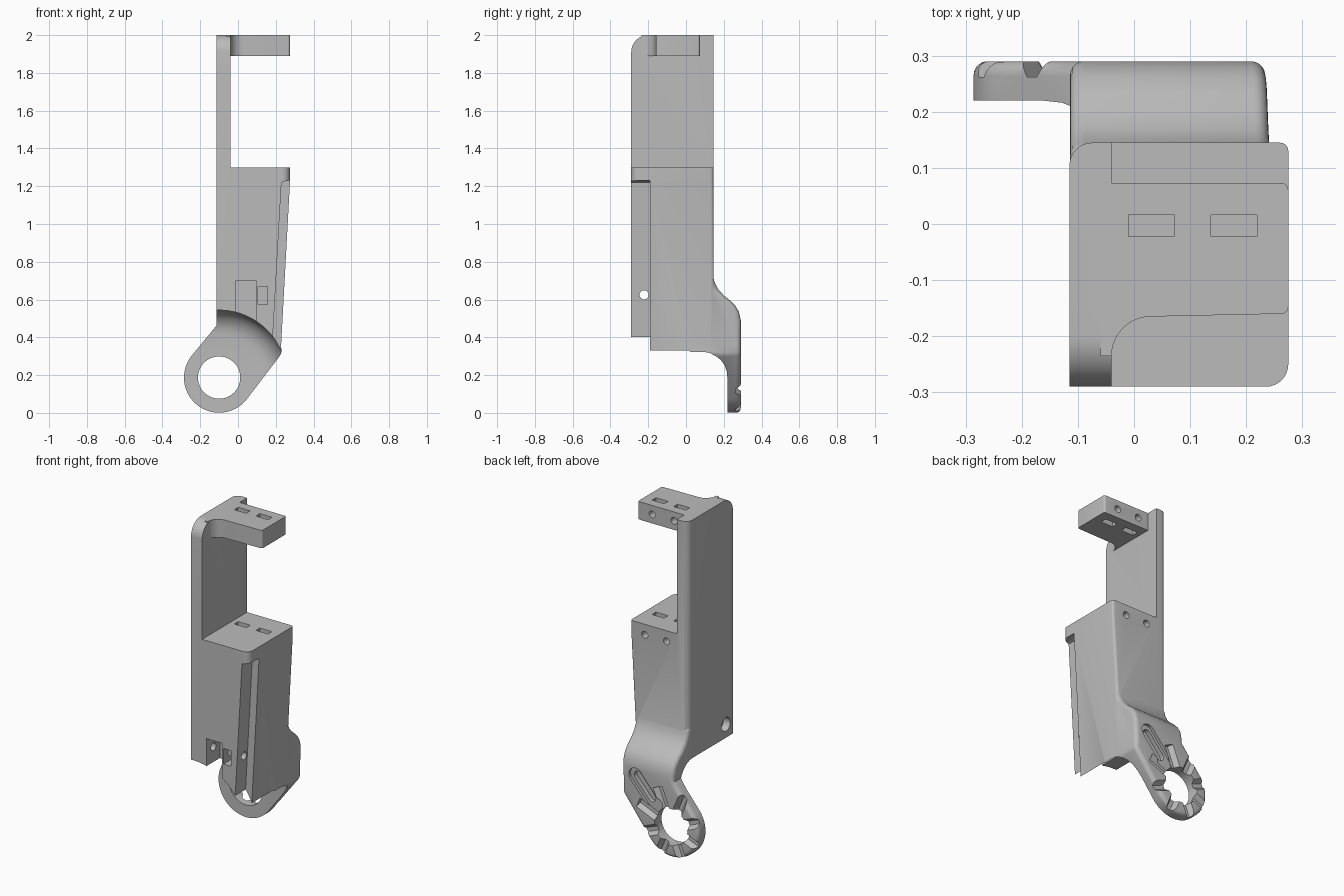
import bpy, bmesh, math
from mathutils import Vector, Matrix

if "Cube" in bpy.data.objects:
    bpy.data.objects.remove(bpy.data.objects["Cube"])

grey = bpy.data.materials.new("plain grey")
grey.use_nodes = True
colour = (0.5, 0.5, 0.5, 1)
grey.diffuse_color = colour
grey.node_tree.nodes["Principled BSDF"].inputs["Base Color"].default_value = colour

RING = (-0.1, 0.187)      # ring centre in x, z
FRONT, BACK = -0.29, 0.145


def to_object(name, bm):
    bmesh.ops.recalc_face_normals(bm, faces=bm.faces)
    mesh = bpy.data.meshes.new(name)
    bm.to_mesh(mesh)
    bm.free()
    mesh.materials.append(grey)
    ob = bpy.data.objects.new(name, mesh)
    bpy.context.collection.objects.link(ob)
    return ob


def prism_mesh(points, axis, a, b):
    """Extrude a 2D outline along an axis from a to b."""
    place = {"x": lambda p, d: (d, p[0], p[1]),
             "y": lambda p, d: (p[0], d, p[1]),
             "z": lambda p, d: (p[0], p[1], d)}[axis]
    bm = bmesh.new()
    face = bm.faces.new([bm.verts.new(place(p, a)) for p in points])
    new = bmesh.ops.extrude_face_region(bm, geom=[face])["geom"]
    shift = Vector(place((0, 0), b - a))
    bmesh.ops.translate(bm, vec=shift, verts=[g for g in new if isinstance(g, bmesh.types.BMVert)])
    return bm


def prism(name, points, axis, a, b):
    return to_object(name, prism_mesh(points, axis, a, b))


def box(name, x, y, z):
    return prism(name, [(x[0], y[0]), (x[1], y[0]), (x[1], y[1]), (x[0], y[1])], "z", *z)


def arc(c, r, start, end, n):
    steps = [math.radians(start + (end - start) * i / n) for i in range(n + 1)]
    return [(c[0] + r * math.cos(t), c[1] + r * math.sin(t)) for t in steps]


def circle(c, r, n=32):
    return arc(c, r, 0, 360, n)[:-1]


def capsule(p, q, r):
    t = math.degrees(math.atan2(q[1] - p[1], q[0] - p[0]))
    return arc(q, r, t - 90, t + 90, 10) + arc(p, r, t + 90, t + 270, 10)


def apply_all(ob):
    bpy.context.view_layer.objects.active = ob
    for m in list(ob.modifiers):
        bpy.ops.object.modifier_apply(modifier=m.name)


def combine(ob, other, operation):
    m = ob.modifiers.new(operation, "BOOLEAN")
    m.operation, m.solver, m.object = operation, "EXACT", other
    apply_all(ob)
    bpy.data.objects.remove(other)


def round_edges(bm, test, r, segments=8):
    edges = [e for e in bm.edges if all(test(v.co) for v in e.verts)]
    bmesh.ops.bevel(bm, geom=edges, offset=r, segments=segments, profile=0.5, affect="EDGES")


# Body with tall side wall
bm = prism_mesh([(-0.115, 0.3), (-0.115, 2), (-0.04, 2), (-0.04, 1.3),
                 (0.275, 1.3), (0.275, 1.22), (0.225, 0.3)], "y", FRONT, BACK)
near = lambda a, b: abs(a - b) < 0.001
round_edges(bm, lambda c: near(c.x, -0.115) and near(c.y, BACK), 0.04)
round_edges(bm, lambda c: c.x > 0.2 and near(c.y, BACK), 0.015, 5)
round_edges(bm, lambda c: c.x > 0.2 and near(c.y, FRONT), 0.04)
round_edges(bm, lambda c: near(c.z, 2) and near(c.y, FRONT), 0.09, 10)
body = to_object("bracket_body", bm)

# Top arm with flared root
arm_outline = ([(-0.06, 0.073)] + arc((0.263, 0.061), 0.012, 90, 0, 4)
               + arc((0.263, -0.148), 0.012, 0, -90, 4)
               + arc((0.03, -0.235), 0.07, 90, 180, 10) + [(-0.06, -0.235)])
combine(body, prism("top_arm", arm_outline, "z", 1.89, 2), "UNION")

# Neck sweeping back into the ring plate
neck = prism("neck", [(-0.114, 0.76), (-0.114, 0.462)] + arc(RING, 0.186, 142, 322, 36)
             + [(0.222, 0.302), (0.23, 0.322), (0.228, 0.36), (0.246, 0.76)], "y", 0, 0.29)
side = prism("neck_side", [(-0.1, -0.1), (-0.1, 0.74), (0.14, 0.74), (0.15, 0.695), (0.17, 0.655),
                           (0.2, 0.622), (0.235, 0.594), (0.262, 0.566), (0.28, 0.535),
                           (0.29, 0.49), (0.29, -0.1)], "x", -0.5, 0.5)
combine(neck, side, "INTERSECT")
bevel = neck.modifiers.new("soft", "BEVEL")
bevel.width, bevel.segments, bevel.angle_limit = 0.025, 5, math.radians(50)
apply_all(neck)
combine(body, neck, "UNION")

# Round clearance under the body, filleted into the ring plate
bm = bmesh.new()
rim = [(-0.5, 0.357), (0.1, 0.357), (0.13, 0.352), (0.16, 0.339), (0.185, 0.318),
       (0.205, 0.29), (0.216, 0.26), (0.22, 0.225)]
rings = [[bm.verts.new((x, y, z)) for x, z in circle(RING, r, 96)] for y, r in rim]
for a, b in zip(rings, rings[1:]):
    for i in range(len(a)):
        j = (i + 1) % len(a)
        bm.faces.new((a[i], a[j], b[j], b[i]))
bm.faces.new(rings[0])
bm.faces.new(rings[-1])
combine(body, to_object("clearance", bm), "DIFFERENCE")

cutters = [
    # Ring hole
    prism("ring_hole", circle(RING, 0.112, 48), "y", 0.1, 0.4),
    # Stepped strip on the outer front corner
    prism("corner_step", [(0.23, 1.22), (0.24, 1.225), (0.4, 1.25), (0.4, 0.2), (0.173, 0.2)],
          "y", -0.4, -0.19),
    # Front pockets and cross bolt hole
    box("wide_pocket", (-0.01, 0.095), (-0.4, -0.16), (0.4, 0.7)),
    box("nut_pocket", (0.105, 0.155), (-0.4, -0.17), (0.575, 0.67)),
    prism("cross_hole", circle((-0.222, 0.625), 0.024, 24), "x", -0.5, 0.5),
    prism("cross_hole_head", circle((-0.222, 0.625), 0.042, 24), "x", -0.5, -0.07),
    # Stepped slot in the back of the neck
    prism("slot_wide", capsule((0.01, 0.29), (0.14, 0.44), 0.045), "y", 0.272, 0.4),
    prism("slot_deep", capsule((0.04, 0.325), (0.135, 0.435), 0.026), "y", 0.245, 0.4),
]
# Nut slots and bolt holes, in the arm and the body top
for x in (0.031, 0.178):
    cutters.append(box("arm_slot", (x - 0.041, x + 0.041), (-0.022, 0.016), (1.8, 2.1)))
    cutters.append(box("body_slot", (x - 0.041, x + 0.041), (-0.022, 0.016), (1.18, 1.4)))
    for z in (1.945, 1.235):
        cutters.append(prism("bolt_hole", circle((x, z), 0.021, 20), "y", -0.06, 0.3))
# Radial notches on the back of the ring
for i in range(8):
    bm = prism_mesh([(-0.035, 0.295), (-0.012, 0.262), (0.012, 0.262), (0.035, 0.295)], "z", 0.08, 0.24)
    turn = Matrix.Rotation(math.radians(i * 45 + 22), 4, "Y")
    bm.transform(Matrix.Translation((RING[0], 0, RING[1])) @ turn)
    cutters.append(to_object("ring_notch", bm))
for cutter in cutters:
    combine(body, cutter, "DIFFERENCE")

# Smooth curved faces, keep sharp edges
bpy.ops.object.select_all(action="DESELECT")
body.select_set(True)
bpy.context.view_layer.objects.active = body
bpy.ops.object.shade_smooth_by_angle(angle=math.radians(30))
